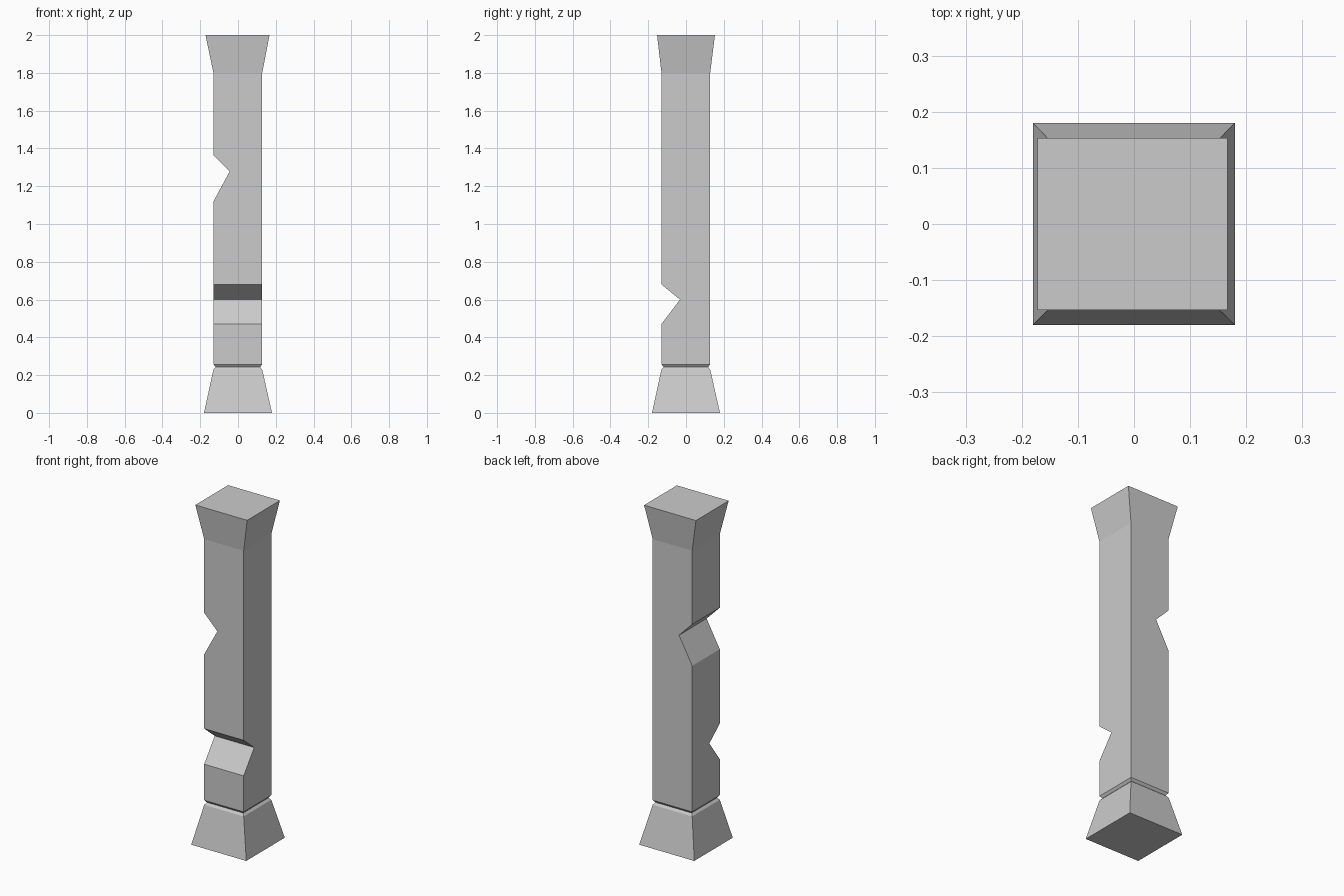
import bpy, bmesh

if "Cube" in bpy.data.objects:
    bpy.data.objects.remove(bpy.data.objects["Cube"])

# Rectangular cross-sections from bottom to top: z, x min, x max, y min, y max
S = (-0.13, 0.128, -0.13, 0.128)
sections = [
    # flared foot and the thin groove above it
    (0.0, -0.18, 0.18, -0.18, 0.18),
    (0.23, -0.13, 0.128, -0.13, 0.128),
    (0.243, -0.119, 0.117, -0.119, 0.117),
    (0.257, *S),
    # V notch in the front face
    (0.47, *S),
    (0.6, -0.13, 0.128, -0.032, 0.128),
    (0.68, *S),
    # V notch in the left face
    (1.12, *S),
    (1.278, -0.044, 0.128, -0.13, 0.128),
    (1.365, *S),
    # flared head
    (1.8, *S),
    (2.0, -0.172, 0.167, -0.153, 0.153),
]

# Loft the sections into one closed post
bm = bmesh.new()
rings = [[bm.verts.new(p) for p in ((a, c, z), (b, c, z), (b, d, z), (a, d, z))]
         for z, a, b, c, d in sections]
for low, high in zip(rings, rings[1:]):
    for i in range(4):
        j = (i + 1) % 4
        bm.faces.new((low[i], low[j], high[j], high[i]))
bm.faces.new(rings[0][::-1])
bm.faces.new(rings[-1])
bmesh.ops.recalc_face_normals(bm, faces=bm.faces)

mesh = bpy.data.meshes.new("notched_post")
bm.to_mesh(mesh)
bm.free()
bpy.context.collection.objects.link(bpy.data.objects.new("notched_post", mesh))
